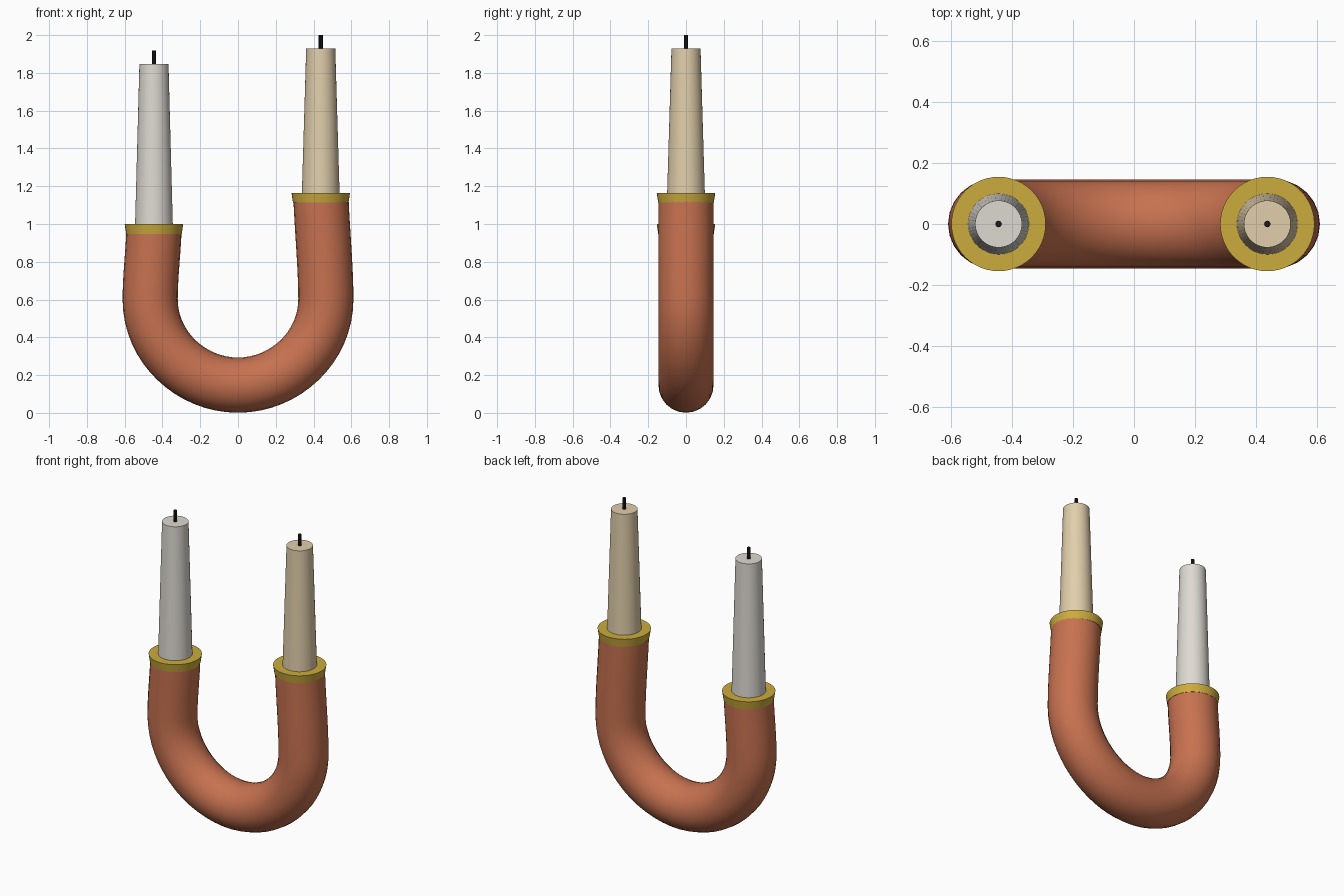
import bpy

cube = bpy.data.objects.get("Cube")
if cube:
    bpy.data.objects.remove(cube, do_unlink=True)


def material(name, rgb):
    m = bpy.data.materials.new(name)
    m.use_nodes = True
    m.diffuse_color = (*rgb, 1)
    m.node_tree.nodes["Principled BSDF"].inputs["Base Color"].default_value = (*rgb, 1)
    return m


terracotta = material("terracotta", (0.57, 0.167, 0.08))
gold = material("gold", (0.6, 0.41, 0.048))
white_wax = material("white wax", (0.73, 0.70, 0.645))
cream_wax = material("cream wax", (0.75, 0.62, 0.41))
wick_black = material("wick black", (0.012, 0.01, 0.01))


def cone(name, x, z0, z1, r0, r1, mat, sides=48):
    """Upright tapered cylinder from z0 to z1."""
    bpy.ops.mesh.primitive_cone_add(vertices=sides, radius1=r0, radius2=r1,
                                    depth=z1 - z0, location=(x, 0, (z0 + z1) / 2))
    obj = bpy.context.object
    obj.name = name
    obj.data.materials.append(mat)
    bpy.ops.object.shade_smooth_by_angle()
    return obj


# U-shaped tube: centre line as (point, left handle, right handle) in x, z
path = [
    ((-0.445, 0.96), (-0.443, 1.0), (-0.45, 0.84)),
    ((-0.465, 0.6), (-0.465, 0.72), (-0.465, 0.35)),
    ((0, 0.147), (-0.25, 0.147), (0.25, 0.147)),
    ((0.465, 0.6), (0.465, 0.35), (0.465, 0.77)),
    ((0.44, 1.12), (0.447, 0.95), (0.438, 1.2)),
]
curve = bpy.data.curves.new("tube_body", "CURVE")
curve.dimensions = "3D"
curve.resolution_u = 16
curve.bevel_depth = 0.146
curve.bevel_resolution = 10
curve.use_fill_caps = True
spline = curve.splines.new("BEZIER")
spline.bezier_points.add(len(path) - 1)
for bp, (co, left, right) in zip(spline.bezier_points, path):
    bp.handle_left_type = bp.handle_right_type = "FREE"
    bp.co = (co[0], 0, co[1])
    bp.handle_left = (left[0], 0, left[1])
    bp.handle_right = (right[0], 0, right[1])
spline.use_smooth = True
curve.materials.append(terracotta)
tube = bpy.data.objects.new("tube_body", curve)
bpy.context.collection.objects.link(tube)

# Collar, candle and wick on each end of the tube
for side, x, rim, top, wax in (("right", -0.445, 1.0, 1.848, white_wax),
                               ("left", 0.438, 1.165, 1.93, cream_wax)):
    cone(side + "_collar", x, rim - 0.052, rim, 0.147, 0.155, gold)
    cone(side + "_candle", x, rim - 0.01, top, 0.1, 0.077, wax)
    cone(side + "_wick", x, top - 0.01, top + 0.07, 0.011, 0.011, wick_black, 8)
